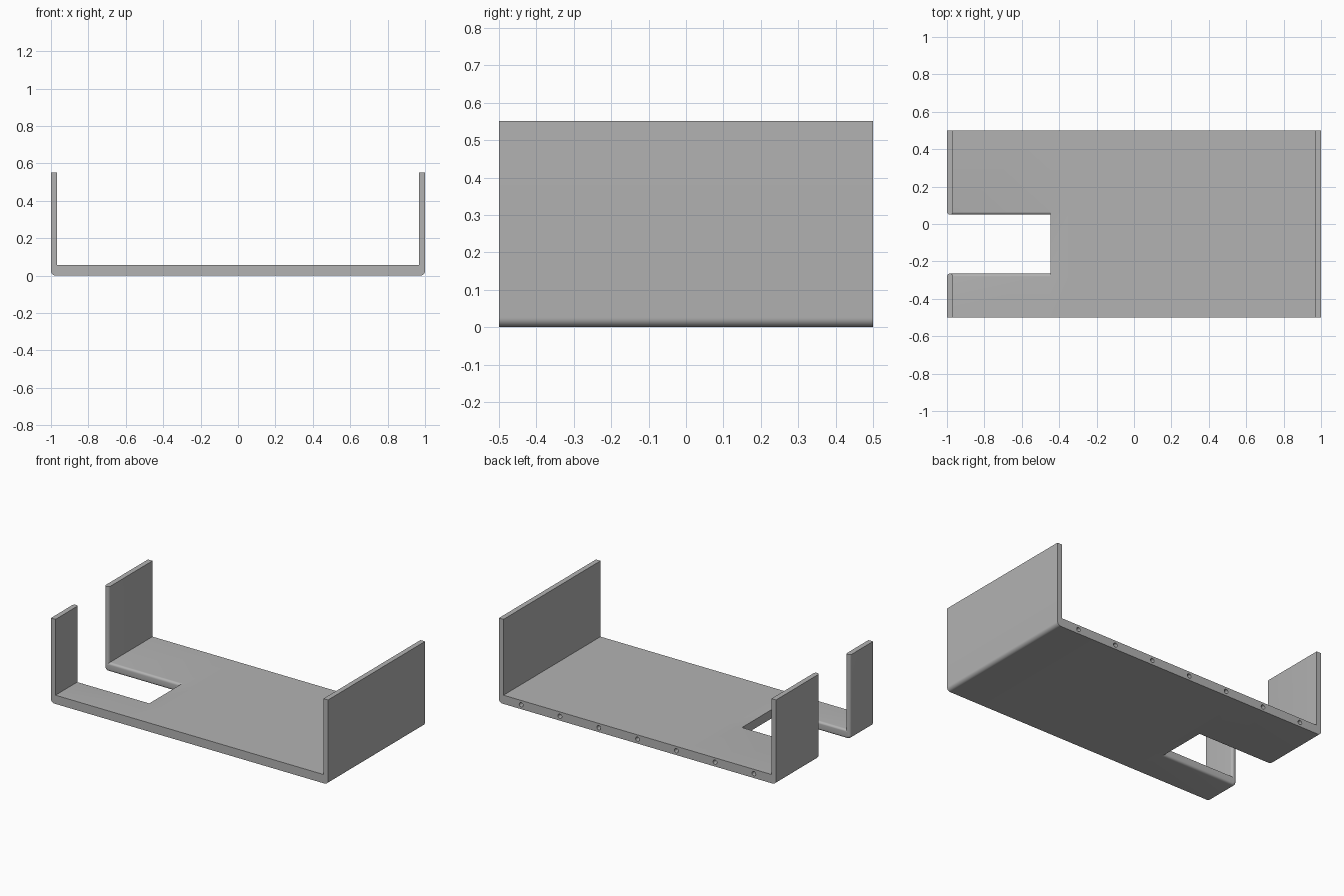
import bpy, bmesh, math
from mathutils import Matrix, Vector

if "Cube" in bpy.data.objects:
    bpy.data.objects.remove(bpy.data.objects["Cube"])

H, WALL, FLOOR, R = 0.552, 0.033, 0.057, 0.025   # height, wall, floor, outer bend
SLOT_X, SLOT_Y0, SLOT_Y1 = -0.447, -0.265, 0.05   # slot in the left side
ROUND = 0.0155                                     # rounding of the slot edges

grey = bpy.data.materials.new("plain grey")
grey.diffuse_color = (0.45, 0.45, 0.45, 1)
grey.use_nodes = True
grey.node_tree.nodes["Principled BSDF"].inputs["Base Color"].default_value = grey.diffuse_color


def make_object(name, bm):
    bmesh.ops.recalc_face_normals(bm, faces=bm.faces)
    mesh = bpy.data.meshes.new(name)
    bm.to_mesh(mesh)
    bm.free()
    mesh.materials.append(grey)
    ob = bpy.data.objects.new(name, mesh)
    bpy.context.collection.objects.link(ob)
    return ob


def l_section(side, inner_x, y0, y1):
    """Floor running from inner_x out to a wall at x = side, with a rounded bend."""
    pts = [(inner_x, 0)]
    for i in range(9):
        a = math.pi / 2 * i / 8
        pts.append((side * (1 - R + R * math.sin(a)), R - R * math.cos(a)))
    pts += [(side, H), (side * (1 - WALL), H), (side * (1 - WALL), FLOOR), (inner_x, FLOOR)]
    bm = bmesh.new()
    face = bm.faces.new([bm.verts.new((x, y0, z)) for x, z in pts])
    new = bmesh.ops.extrude_face_region(bm, geom=[face])["geom"]
    bmesh.ops.translate(bm, vec=(0, y1 - y0, 0),
                        verts=[v for v in new if isinstance(v, bmesh.types.BMVert)])
    return bm


def slotted_arm(name, y_outer, y_slot):
    """Left arm whose slot side has rounded long edges."""
    bm = l_section(-1, SLOT_X + 0.1, y_outer, y_slot)

    def on(edge, axis, value):
        return all(abs(v.co[axis] - value) < 1e-5 for v in edge.verts)
    edges = [e for e in bm.edges if on(e, 1, y_slot)
             and not on(e, 0, SLOT_X + 0.1) and not on(e, 2, H)]
    bmesh.ops.recalc_face_normals(bm, faces=bm.faces)
    bmesh.ops.bevel(bm, geom=edges, offset=ROUND, offset_type='OFFSET',
                    segments=6, profile=0.5, affect='EDGES')
    return make_object(name, bm)


def boolean(ob, other, operation):
    mod = ob.modifiers.new(operation.lower(), 'BOOLEAN')
    mod.object, mod.operation, mod.solver = other, operation, 'EXACT'
    bpy.context.view_layer.objects.active = ob
    bpy.ops.object.modifier_apply(modifier=mod.name)
    bpy.data.objects.remove(other)


# Tray body: floor with the full-width right wall
tray = make_object("tray", l_section(1, SLOT_X, -0.5, 0.5))

# Two left arms either side of the slot
boolean(tray, slotted_arm("front_arm", -0.5, SLOT_Y0), 'UNION')
boolean(tray, slotted_arm("back_arm", 0.5, SLOT_Y1), 'UNION')

# Row of seven blind holes in the back edge of the floor
bm = bmesh.new()
for i in range(-3, 4):
    place = Matrix.Translation(Vector((i * 0.28, 0.5, FLOOR / 2))) @ Matrix.Rotation(math.pi / 2, 4, 'X')
    bmesh.ops.create_cone(bm, cap_ends=True, segments=20, radius1=0.014,
                          radius2=0.014, depth=0.16, matrix=place)
boolean(tray, make_object("hole_cutter", bm), 'DIFFERENCE')

# Smooth the bends, keep the corners crisp
tray.select_set(True)
bpy.context.view_layer.objects.active = tray
bpy.ops.object.shade_smooth_by_angle(angle=math.radians(30))
